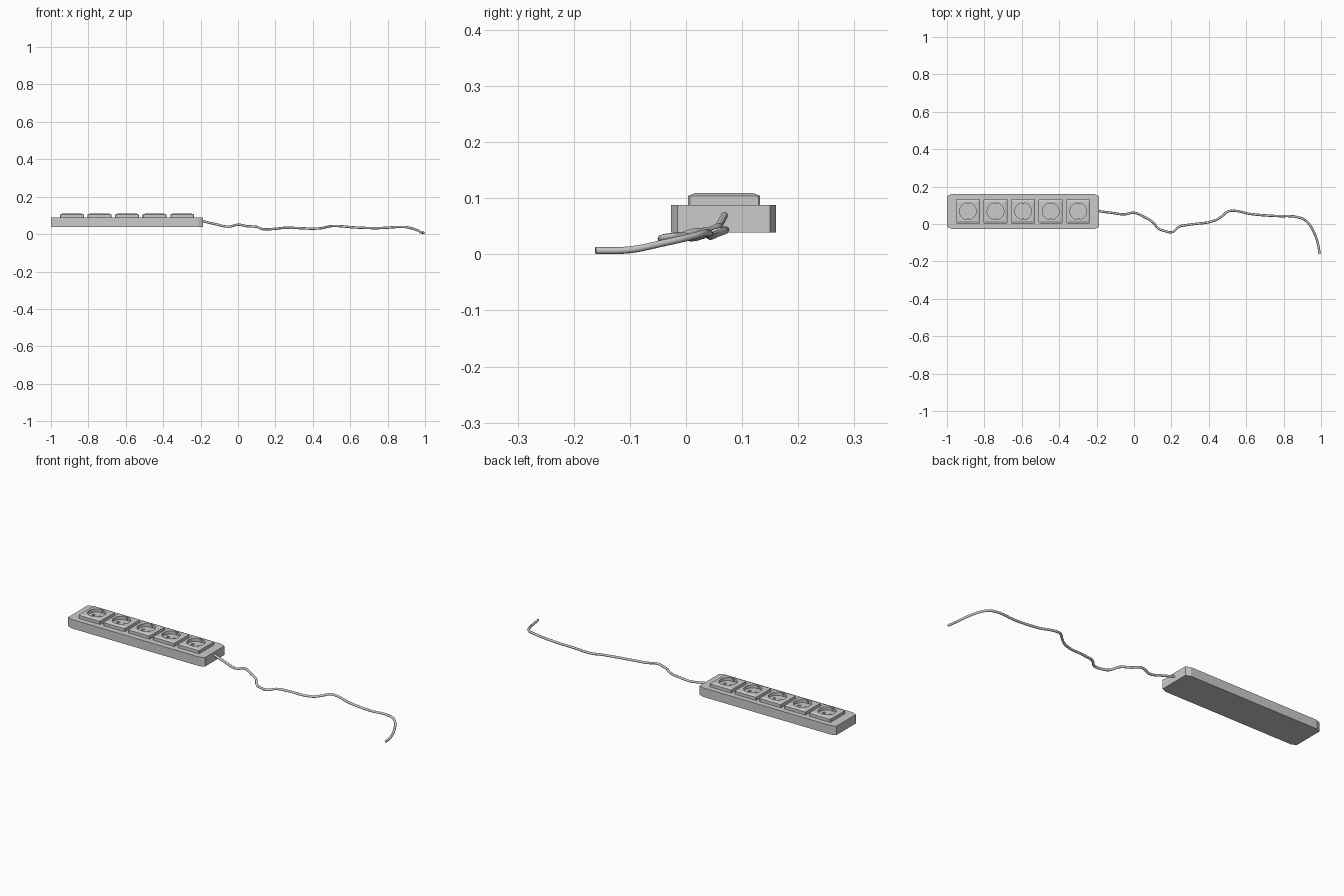
import bpy, bmesh
from math import pi

if "Cube" in bpy.data.objects:
    bpy.data.objects.remove(bpy.data.objects["Cube"])

COL = bpy.context.collection
YC = 0.068


def add_mesh(name, bm):
    bmesh.ops.recalc_face_normals(bm, faces=bm.faces)
    me = bpy.data.meshes.new(name)
    bm.to_mesh(me)
    bm.free()
    ob = bpy.data.objects.new(name, me)
    COL.objects.link(ob)
    return ob


def outline(hx, hy, cx, cy):
    """Rectangle with clipped corners."""
    return [(hx, hy - cy), (hx - cx, hy), (-hx + cx, hy), (-hx, hy - cy),
            (-hx, -hy + cy), (-hx + cx, -hy), (hx - cx, -hy), (hx, -hy + cy)]


def loft(name, sections, loc):
    """Skin a stack of (outline, z) sections and cap both ends."""
    bm = bmesh.new()
    rings = [[bm.verts.new((x, y, z)) for x, y in pts] for pts, z in sections]
    for a, b in zip(rings, rings[1:]):
        for i in range(len(a)):
            j = (i + 1) % len(a)
            bm.faces.new((a[i], a[j], b[j], b[i]))
    bm.faces.new(rings[0])
    bm.faces.new(rings[-1])
    ob = add_mesh(name, bm)
    ob.location = loc
    return ob


def cylinder(name, r, z0, z1, loc, n):
    bm = bmesh.new()
    bmesh.ops.create_cone(bm, cap_ends=True, segments=n, radius1=r, radius2=r, depth=z1 - z0)
    ob = add_mesh(name, bm)
    ob.location = (loc[0], loc[1], (z0 + z1) / 2)
    return ob


def cut(target, cutter):
    cutter.hide_render = True
    cutter.hide_set(True)
    cutter.display_type = 'WIRE'
    m = target.modifiers.new("cut", 'BOOLEAN')
    m.operation = 'DIFFERENCE'
    m.solver = 'EXACT'
    m.object = cutter


# Long housing with clipped corners
o = outline(0.407, 0.0935, 0.026, 0.011)
loft("housing", [(o, 0.039), (o, 0.0875)], (-0.593, YC - 0.001, 0))

# Five outlets: bevelled plate, round well, two pin holes, earth clips
for k in range(5):
    x = -0.593 + (k - 2) * 0.1475
    big = outline(0.064, 0.064, 0.003, 0.003)
    small = outline(0.052, 0.052, 0.003, 0.003)
    plate = loft(f"socket_plate_{k + 1}",
                 [(big, 0.0865), (big, 0.104), (small, 0.109)], (x, YC, 0))
    cut(plate, cylinder(f"well_cutter_{k + 1}", 0.045, 0.0925, 0.13, (x, YC), 24))
    for s in (-1, 1):
        cut(plate, cylinder(f"pin_cutter_{k + 1}_{s}", 0.0085, 0.0885, 0.12,
                            (x + s * 0.019, YC), 12))
        bm = bmesh.new()
        bmesh.ops.create_cube(bm, size=1)
        bmesh.ops.scale(bm, vec=(0.012, 0.006, 0.0125), verts=bm.verts)
        clip = add_mesh(f"earth_clip_{k + 1}_{s}", bm)
        clip.location = (x, YC + s * 0.0425, 0.0985)

# Wavy power cable falling to the ground
path = [(-0.20, 0.07, 0.072), (-0.12, 0.06, 0.053), (-0.05, 0.052, 0.040),
        (0.0, 0.06, 0.050), (0.05, 0.04, 0.042), (0.10, 0.01, 0.039),
        (0.13, -0.024, 0.027), (0.16, -0.036, 0.026), (0.205, -0.043, 0.029),
        (0.24, -0.015, 0.033), (0.30, -0.003, 0.033), (0.43, 0.018, 0.030),
        (0.475, 0.045, 0.038), (0.50, 0.066, 0.043), (0.535, 0.071, 0.043),
        (0.62, 0.054, 0.036), (0.75, 0.043, 0.032), (0.89, 0.033, 0.038),
        (0.925, 0.012, 0.032), (0.962, -0.045, 0.019), (0.982, -0.10, 0.008),
        (0.993, -0.161, 0.0065)]
cu = bpy.data.curves.new("cable", 'CURVE')
cu.dimensions = '3D'
cu.bevel_depth = 0.0063
cu.bevel_resolution = 2
cu.resolution_u = 4
cu.use_fill_caps = True
sp = cu.splines.new('BEZIER')
sp.bezier_points.add(len(path) - 1)
for p, co in zip(sp.bezier_points, path):
    p.co = co
    p.handle_left_type = p.handle_right_type = 'AUTO'
COL.objects.link(bpy.data.objects.new("cable", cu))
